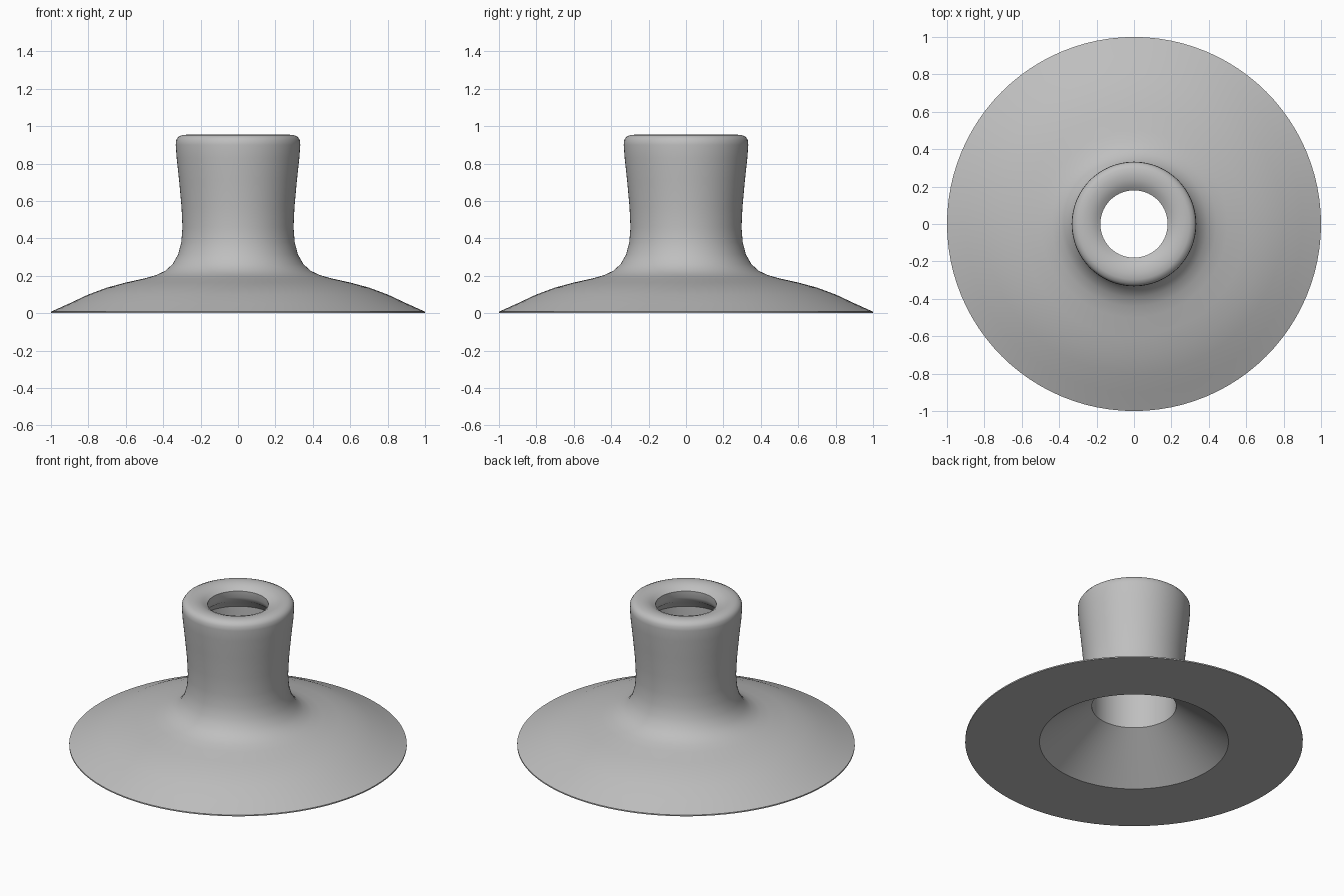
import bpy, bmesh, math

if "Cube" in bpy.data.objects:
    bpy.data.objects.remove(bpy.data.objects["Cube"])

SEGMENTS = 96

# Single plain material
gray = bpy.data.materials.new("light gray")
gray.diffuse_color = (0.52, 0.52, 0.52, 1)
gray.use_nodes = True
gray.node_tree.nodes["Principled BSDF"].inputs["Base Color"].default_value = gray.diffuse_color

# Cross-section (radius, height), closed loop
flare = [(1, 0), (1, 0.008), (0.9, 0.053), (0.8, 0.1), (0.7, 0.137),
         (0.6, 0.164), (0.5, 0.186), (0.44, 0.203), (0.39, 0.226),
         (0.35, 0.262), (0.32, 0.315)]
neck = [(0.303, 0.38), (0.297, 0.46), (0.302, 0.57), (0.315, 0.71),
        (0.328, 0.83), (0.333, 0.9)]
lip = [(0.331, 0.925), (0.319, 0.943), (0.297, 0.953), (0.265, 0.955),
       (0.235, 0.951), (0.205, 0.94), (0.18, 0.922)]
bore = [(0.182, 0.88), (0.195, 0.85), (0.225, 0.825), (0.25, 0.79), (0.25, 0.24)]
cone = [(0.56, 0)]


def lathe(name, profile, segments):
    """Revolve a closed profile around z."""
    bm = bmesh.new()
    rings = []
    for s in range(segments):
        a = 2 * math.pi * s / segments
        rings.append([bm.verts.new((r * math.cos(a), r * math.sin(a), z))
                      for r, z in profile])
    n = len(profile)
    for s in range(segments):
        here, there = rings[s], rings[(s + 1) % segments]
        for i in range(n):
            j = (i + 1) % n
            bm.faces.new((here[i], there[i], there[j], here[j]))
    bmesh.ops.recalc_face_normals(bm, faces=bm.faces)
    mesh = bpy.data.meshes.new(name)
    bm.to_mesh(mesh)
    bm.free()
    obj = bpy.data.objects.new(name, mesh)
    bpy.context.collection.objects.link(obj)
    return obj


# Flared, hollow base with its neck
body = lathe("flared_collar", flare + neck + lip + bore + cone, SEGMENTS)
body.data.materials.append(gray)
bpy.context.view_layer.objects.active = body
body.select_set(True)
bpy.ops.object.shade_smooth_by_angle(angle=math.radians(35))
